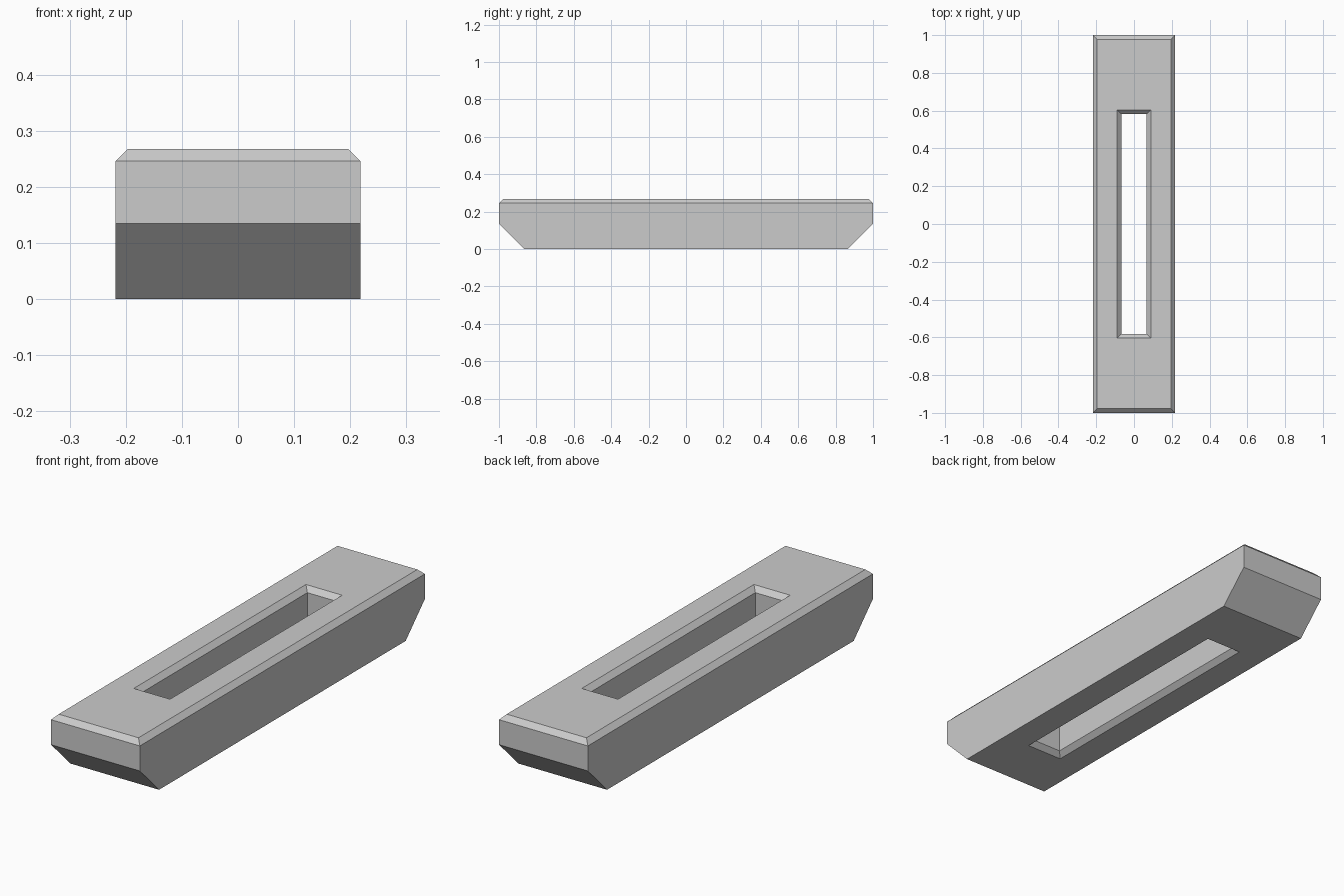
import bpy
import bmesh

cube = bpy.data.objects.get("Cube")
if cube:
    bpy.data.objects.remove(cube, do_unlink=True)

# Plain grey metal
grey = bpy.data.materials.new("grey_metal")
grey.use_nodes = True
color = (0.6, 0.6, 0.6, 1)
grey.diffuse_color = color
grey.node_tree.nodes["Principled BSDF"].inputs["Base Color"].default_value = color

# Main sizes
half_width, half_length, height = 0.218, 1.0, 0.268
slot_width, slot_length = 0.067, 0.582
chamfer = 0.022
end_cut = 0.135

# Rectangular rings (half width, half length, z): up the outside, down the slot
rings = [
    (half_width, half_length - end_cut, 0),
    (half_width, half_length, end_cut),
    (half_width, half_length, height - chamfer),
    (half_width - chamfer, half_length - chamfer, height),
    (slot_width + chamfer, slot_length + chamfer, height),
    (slot_width, slot_length, height - chamfer),
    (slot_width, slot_length, chamfer),
    (slot_width + chamfer, slot_length + chamfer, 0),
]
corners = [(-1, -1), (1, -1), (1, 1), (-1, 1)]

# Slotted bar: bridge each ring to the next, and the last back to the first
bm = bmesh.new()
loops = [[bm.verts.new((sx * x, sy * y, z)) for sx, sy in corners] for x, y, z in rings]
for lower, upper in zip(loops, loops[1:] + loops[:1]):
    for i in range(4):
        j = (i + 1) % 4
        bm.faces.new((lower[i], lower[j], upper[j], upper[i]))
bmesh.ops.recalc_face_normals(bm, faces=bm.faces)

mesh = bpy.data.meshes.new("slotted_bar")
bm.to_mesh(mesh)
bm.free()
mesh.materials.append(grey)
bar = bpy.data.objects.new("slotted_bar", mesh)
bpy.context.collection.objects.link(bar)
